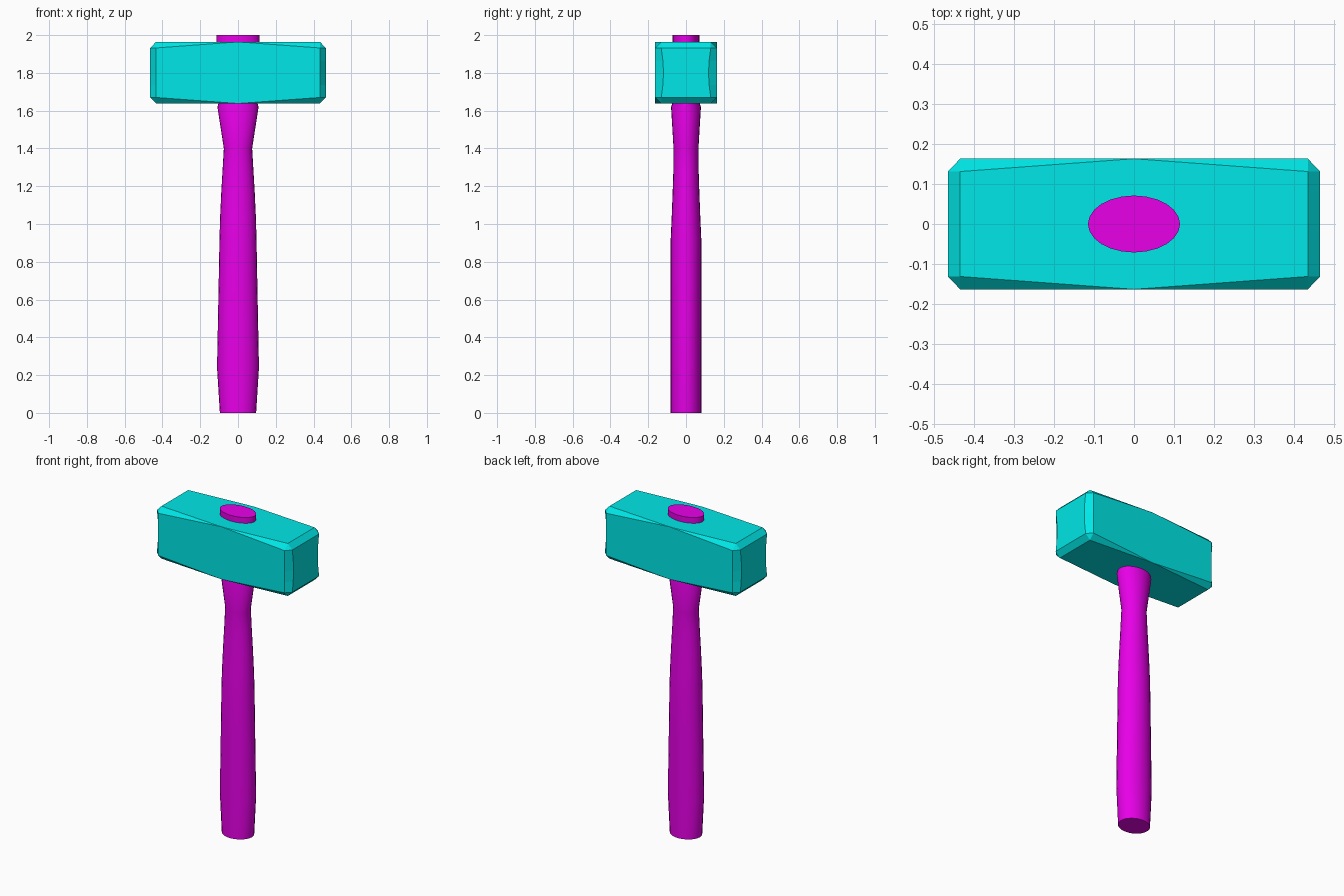
import bpy, bmesh
from math import cos, sin, pi, radians

if "Cube" in bpy.data.objects:
    bpy.data.objects.remove(bpy.data.objects["Cube"])


def material(name, rgb):
    mat = bpy.data.materials.new(name)
    mat.diffuse_color = (*rgb, 1)
    mat.use_nodes = True
    mat.node_tree.nodes["Principled BSDF"].inputs["Base Color"].default_value = mat.diffuse_color
    return mat


def loft(name, rings, mat):
    """Skin a list of equal-length closed rings and cap both ends."""
    bm = bmesh.new()
    loops = [[bm.verts.new(p) for p in ring] for ring in rings]
    n = len(loops[0])
    for a, b in zip(loops, loops[1:]):
        for i in range(n):
            j = (i + 1) % n
            bm.faces.new((a[i], a[j], b[j], b[i]))
    bm.faces.new(loops[0][::-1])
    bm.faces.new(loops[-1])
    bmesh.ops.remove_doubles(bm, verts=bm.verts, dist=1e-5)
    bmesh.ops.recalc_face_normals(bm, faces=bm.faces)
    mesh = bpy.data.meshes.new(name)
    bm.to_mesh(mesh)
    bm.free()
    mesh.materials.append(mat)
    obj = bpy.data.objects.new(name, mesh)
    bpy.context.collection.objects.link(obj)
    return obj


# Handle: elliptical sections (z, half width x, half depth y)
sections = [(0, .096, .081), (.24, .111, .081), (.6, .104, .081),
            (.92, .098, .081), (1.03, .095, .076), (1.16, .089, .071),
            (1.28, .082, .067), (1.4, .075, .066), (1.62, .109, .079),
            (1.64, .103, .072), (1.68, .115, .071), (2.0, .115, .071)]
SIDES = 24
handle = loft("handle", [[(rx * cos(2 * pi * i / SIDES), ry * sin(2 * pi * i / SIDES), z)
                          for i in range(SIDES)] for z, rx, ry in sections],
              material("handle_magenta", (.8, .0, .8)))
bpy.context.view_layer.objects.active = handle
handle.select_set(True)
bpy.ops.object.shade_smooth_by_angle(angle=radians(30))

# Head: square block whose long edges are chamfered progressively to the ends
HALF, MID_Z = .163, 1.801


def head_ring(x, side, flat, pinch=0):
    """Chamfered square; side = half size, flat = half length of each flat."""
    half = [(-flat, side), (flat, side)]
    half += [(side - pinch * sin(pi * t / 4), flat * (1 - t / 2)) for t in range(5)]
    return [(x, s * y, MID_Z + s * z) for s in (1, -1) for y, z in half]


INNER = .131
ends = [(.465, INNER, INNER, .012), (.434, HALF, INNER, 0)]
spec = [(-x, *r) for x, *r in ends] + [(0, HALF, HALF, 0)] + ends[::-1]
loft("head", [head_ring(*s) for s in spec], material("head_cyan", (.0, .8, .8)))
